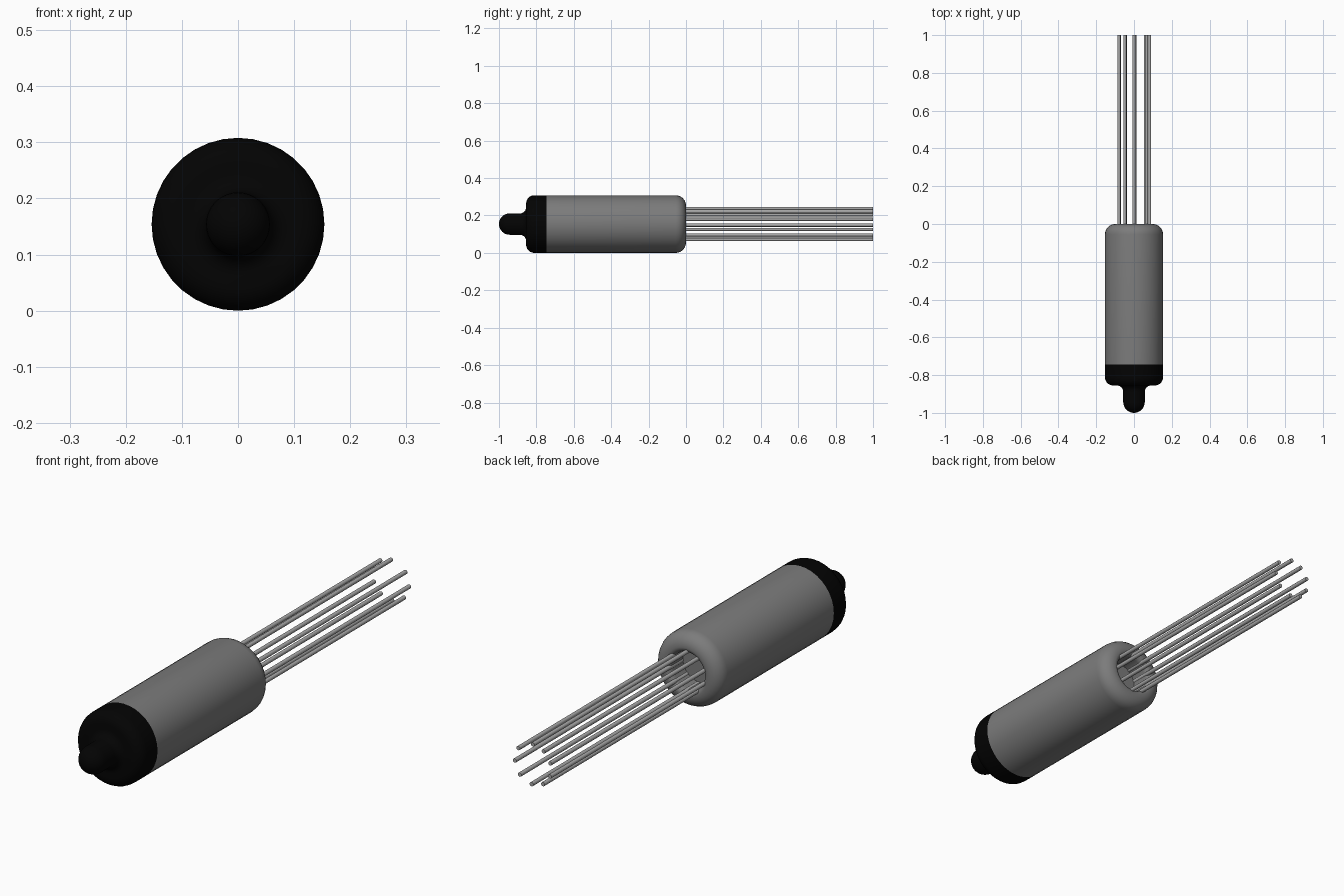
import bpy, bmesh, math
from mathutils import Matrix, Vector

cube = bpy.data.objects.get("Cube")
if cube:
    bpy.data.objects.remove(cube, do_unlink=True)

RADIUS = 0.154      # envelope radius, also the height of the axis
SIDES = 36


def material(name, level, rough):
    mat = bpy.data.materials.new(name)
    mat.use_nodes = True
    colour = (level, level, level, 1)
    mat.diffuse_color = colour
    bsdf = mat.node_tree.nodes["Principled BSDF"]
    bsdf.inputs["Base Color"].default_value = colour
    bsdf.inputs["Roughness"].default_value = rough
    return mat


def arc(r, y, size, start, end, steps=6):
    """Points (radius, y) on a circular arc; angles in degrees from the radial axis."""
    angles = [math.radians(start + (end - start) * i / steps) for i in range(steps + 1)]
    return [(r + size * math.cos(a), y + size * math.sin(a)) for a in angles]


def finish(name, bm, mat):
    bmesh.ops.remove_doubles(bm, verts=bm.verts, dist=0.0001)
    bmesh.ops.recalc_face_normals(bm, faces=bm.faces)
    mesh = bpy.data.meshes.new(name)
    bm.to_mesh(mesh)
    bm.free()
    mesh.materials.append(mat)
    obj = bpy.data.objects.new(name, mesh)
    bpy.context.collection.objects.link(obj)
    bpy.ops.object.select_all(action="DESELECT")
    obj.select_set(True)
    bpy.context.view_layer.objects.active = obj
    bpy.ops.object.shade_smooth_by_angle(angle=math.radians(40))
    return obj


def lathe(name, profile, mat):
    """Spin a (radius, y) profile around the long axis."""
    bm = bmesh.new()
    verts = [bm.verts.new((r, y, RADIUS)) for r, y in profile]
    edges = [bm.edges.new(pair) for pair in zip(verts, verts[1:])]
    bmesh.ops.spin(bm, geom=verts + edges, cent=(0, 0, RADIUS), axis=(0, 1, 0),
                   angle=math.tau, steps=SIDES, use_duplicate=False)
    return finish(name, bm, mat)


grey = material("envelope grey", 0.2, 0.5)
black = material("cap black", 0.001, 0.6)
metal = material("lead silver", 0.4, 0.5)

# Envelope: straight tube, lip rolled inward and a recess closed by the stem
lathe("envelope",
      [(RADIUS, -0.745)] + arc(RADIUS - 0.055, -0.055, 0.055, 0, 90)
      + arc(0.099, -0.022, 0.022, 90, 180) + [(0.077, -0.09), (0, -0.09)], grey)

# Dark end cap with a rounded shoulder, fillet and domed tip
lathe("end_cap",
      [(RADIUS, -0.745)] + arc(RADIUS - 0.044, -0.811, 0.044, 0, -90)
      + arc(0.09, -0.888, 0.033, 90, 180)
      + arc(0, -0.943, 0.057, 0, -90, 8), black)

# Ring of straight lead wires, spaced a little wider on one side
RING, START, END = 0.083, -0.09, 1.0
WIRE_ANGLES = (-4, 37, 90, 126, 162, 200, 236, 274, 316)
for i, degrees in enumerate(WIRE_ANGLES):
    a = math.radians(degrees)
    centre = Vector((RING * math.cos(a), (START + END) / 2, RADIUS + RING * math.sin(a)))
    bm = bmesh.new()
    bmesh.ops.create_cone(bm, cap_ends=True, segments=10, radius1=0.0085, radius2=0.0085,
                          depth=END - START,
                          matrix=Matrix.Translation(centre) @ Matrix.Rotation(math.pi / 2, 4, "X"))
    finish(f"lead_wire_{i + 1}", bm, metal)
